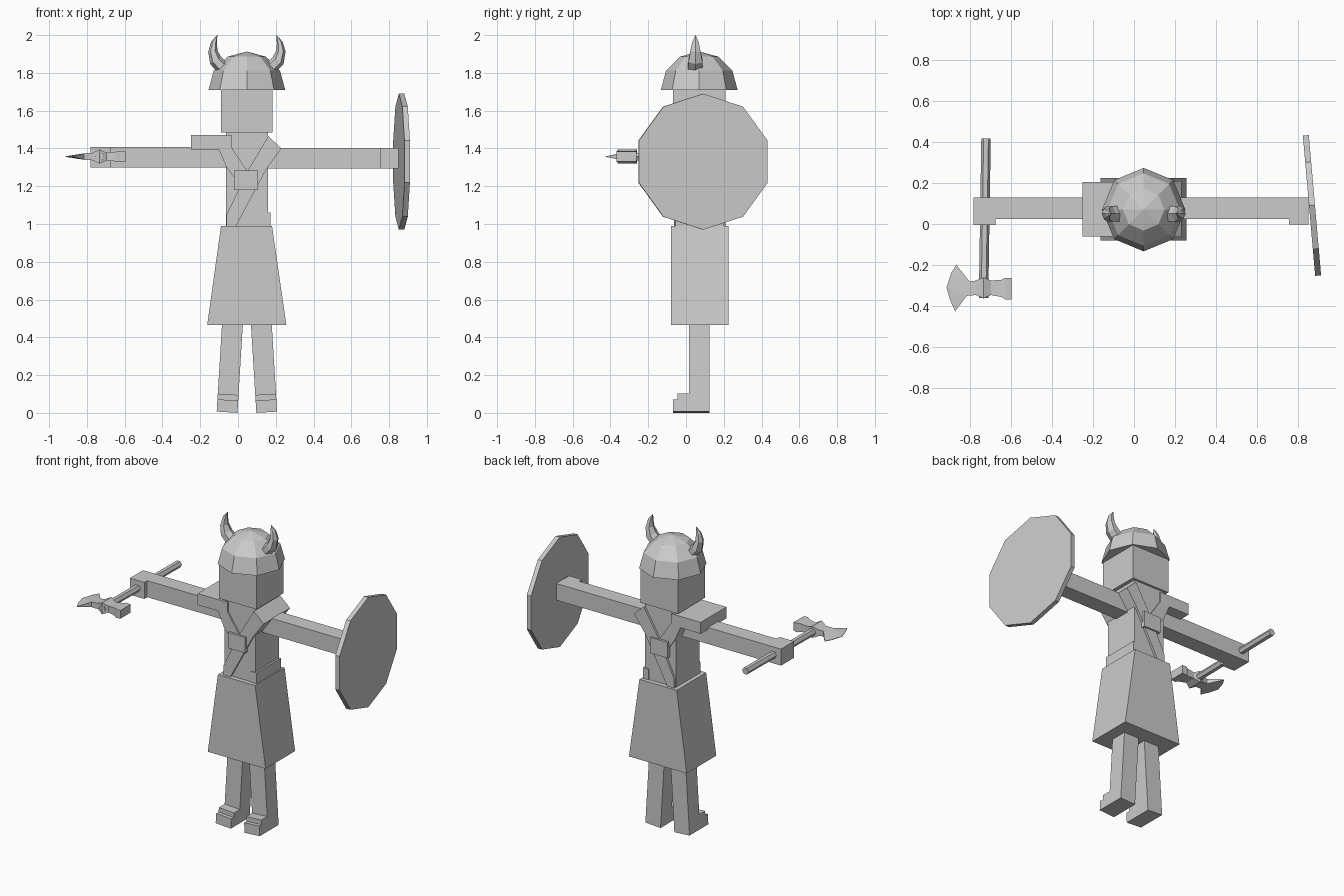
import bpy, bmesh, math
from mathutils import Vector, Matrix

if "Cube" in bpy.data.objects:
    bpy.data.objects.remove(bpy.data.objects["Cube"])

CX, CY = 0.047, 0.07   # body axis
grey = bpy.data.materials.new("plain grey")
grey.diffuse_color = (0.6, 0.6, 0.6, 1)
grey.use_nodes = True
grey.node_tree.nodes["Principled BSDF"].inputs["Base Color"].default_value = grey.diffuse_color


def finish(name, bm):
    bmesh.ops.remove_doubles(bm, verts=bm.verts, dist=1e-5)
    bmesh.ops.recalc_face_normals(bm, faces=bm.faces)
    me = bpy.data.meshes.new(name)
    bm.to_mesh(me)
    bm.free()
    me.materials.append(grey)
    ob = bpy.data.objects.new(name, me)
    bpy.context.collection.objects.link(ob)
    return ob


def loft(name, rings):
    """Skin a list of closed rings with equal point counts and cap the ends."""
    bm = bmesh.new()
    rows = [[bm.verts.new(p) for p in r] for r in rings]
    n = len(rows[0])
    for a, b in zip(rows, rows[1:]):
        for i in range(n):
            j = (i + 1) % n
            bm.faces.new((a[i], a[j], b[j], b[i]))
    bm.faces.new(rows[0])
    bm.faces.new(rows[-1])
    return finish(name, bm)


def rect(x0, x1, y0, y1, z):
    return [(x0, y0, z), (x1, y0, z), (x1, y1, z), (x0, y1, z)]


def box(name, x, y, z):
    return loft(name, [rect(*x, *y, z[0]), rect(*x, *y, z[1])])


def extrude_y(name, pts, y0, y1):
    return loft(name, [[(x, y, z) for x, z in pts] for y in (y0, y1)])


# Legs with stepped boots, leaning outwards
boot = [(.125, 0), (-.07, 0), (-.07, .065), (-.045, .065), (-.045, .095),
        (.015, .095), (.015, .53), (.125, .53)]
for side, s in (("left", -1), ("right", 1)):
    leg = loft(side + "_leg", [[(x, y, z) for y, z in boot] for x in (-.055, .055)])
    leg.data.transform(Matrix.Translation((CX + s * .105, 0, .0035))
                       @ Matrix.Rotation(-s * math.radians(-3.5) * -1, 4, 'Y'))

# Skirt, torso, neck and head
loft("skirt", [rect(-.163, .256, -.08, .225, .465), rect(-.09, .18, -.08, .225, .99)])
box("torso", (-.063, .16), (-.05, .195), (.97, 1.485))
box("neck", (-.06, .155), (-.045, .185), (1.45, 1.52))
box("head", (-.09, .183), (-.07, .21), (1.485, 1.73))

# Crossed chest straps wrapping front and back
extrude_y("right_shoulder_strap",
          [(.16, 1.465), (.23, 1.40), (.15, 1.29), (-.01, .99), (-.06, .99), (-.06, 1.05),
           (.05, 1.28)], -.064, .209)
extrude_y("left_shoulder_strap",
          [(-.063, 1.45), (-.105, 1.40), (-.06, 1.30), (.02, 1.19), (.07, 1.25)],
          -.06, .205)
box("buckle", (-.02, .105), (-.075, .22), (1.18, 1.283))
box("hip_strap", (.13, .172), (-.055, .2), (.985, 1.06))

# Left shoulder pad
box("shoulder_pad", (-.25, -.035), (-.06, .205), (1.395, 1.47))

# Arms and hands
box("left_arm", (-.78, -.04), (.025, .13), (1.3, 1.408))
box("left_hand", (-.78, -.675), (-.005, .13), (1.3, 1.408))
box("right_arm", (.14, .85), (.025, .13), (1.293, 1.402))
box("right_hand", (.755, .85), (-.003, .1), (1.293, 1.402))

# Ten-sided shield, slightly turned
R = .36
shield = loft("shield", [[(x, R * math.sin(math.tau * i / 10), R * math.cos(math.tau * i / 10))
                          for i in range(10)] for x in (-.0145, .0145)])
shield.data.transform(Matrix.Translation((.866, .09, 1.33))
                      @ Matrix.Rotation(math.radians(5), 4, 'Z'))

# Helmet: eight-sided dome
r = .203
dome = []
for deg in (0, 30, 60, 89.9):
    a = math.radians(deg)
    dome.append([(CX + r * math.cos(a) * math.cos(math.tau * i / 8),
                  CY + r * math.cos(a) * math.sin(math.tau * i / 8),
                  1.71 + r * math.sin(a)) for i in range(8)])
loft("helmet", dome)

# Horns: six-sided tapering rings along a curve, mirrored across the body axis
path = [(.125, 1.825, .045), (.165, 1.865, .043), (.18, 1.915, .031),
        (.174, 1.96, .02), (.157, 2.0, .001)]
for side, s in (("left", -1), ("right", 1)):
    rings = []
    for k, (x, z, rad) in enumerate(path):
        a, b = path[max(k - 1, 0)], path[min(k + 1, len(path) - 1)]
        t = Vector((b[0] - a[0], 0, b[1] - a[1])).normalized()
        u = Vector((t.z, 0, -t.x))
        ring = []
        for i in range(6):
            ang = math.tau * i / 6
            p = Vector((x, .05, z)) + rad * (.8 * math.cos(ang) * u
                                             + Vector((0, math.sin(ang), 0)))
            ring.append((CX + s * p.x, p.y, min(p.z, 2)))
        rings.append(ring)
    loft(side + "_horn", rings)

# Axe handle: six-sided rod
AZ = 1.357
rod = []
for x, y in ((-.72, .415), (-.732, -.36)):
    rod.append([(x + .023 * math.cos(math.tau * i / 6), y,
                 AZ + .023 * math.sin(math.tau * i / 6)) for i in range(6)])
loft("axe_handle", rod)


def slab(x, y0, y1, h):
    return [(x, y0, AZ - h), (x, y1, AZ - h), (x, y1, AZ + h), (x, y0, AZ + h)]


# Axe head: socket, hammer poll and flared blade
loft("axe_socket", [slab(-.77, -.345, -.275, .02), slab(-.732, -.362, -.26, .038),
                    slab(-.695, -.345, -.275, .02)])
loft("axe_poll", [slab(-.70, -.345, -.275, .02), slab(-.645, -.355, -.272, .026),
                  slab(-.625, -.367, -.262, .03), slab(-.595, -.367, -.262, .027)])
bm = bmesh.new()
neck = [(-.765, -.275), (-.80, -.28), (-.865, -.198)]
edge = [(-.89, -.24), (-.912, -.31), (-.895, -.37), (-.87, -.425)]
lower = [(-.815, -.35), (-.765, -.345)]
half = {0: .02, 1: .017, 7: .017, 8: .02}
outline = neck + edge + lower
top, bot = [[bm.verts.new((x, y, AZ + s * half.get(i, .0015)))
             for i, (x, y) in enumerate(outline)] for s in (1, -1)]
n = len(outline)
for row in (top, bot):
    bm.faces.new((row[0], row[1], row[7], row[8]))
    for a, b, c in ((1, 2, 3), (1, 3, 4), (1, 4, 7), (7, 4, 5), (7, 5, 6)):
        bm.faces.new((row[a], row[b], row[c]))
for i in range(n):
    j = (i + 1) % n
    bm.faces.new((top[i], top[j], bot[j], bot[i]))
finish("axe_blade", bm)
